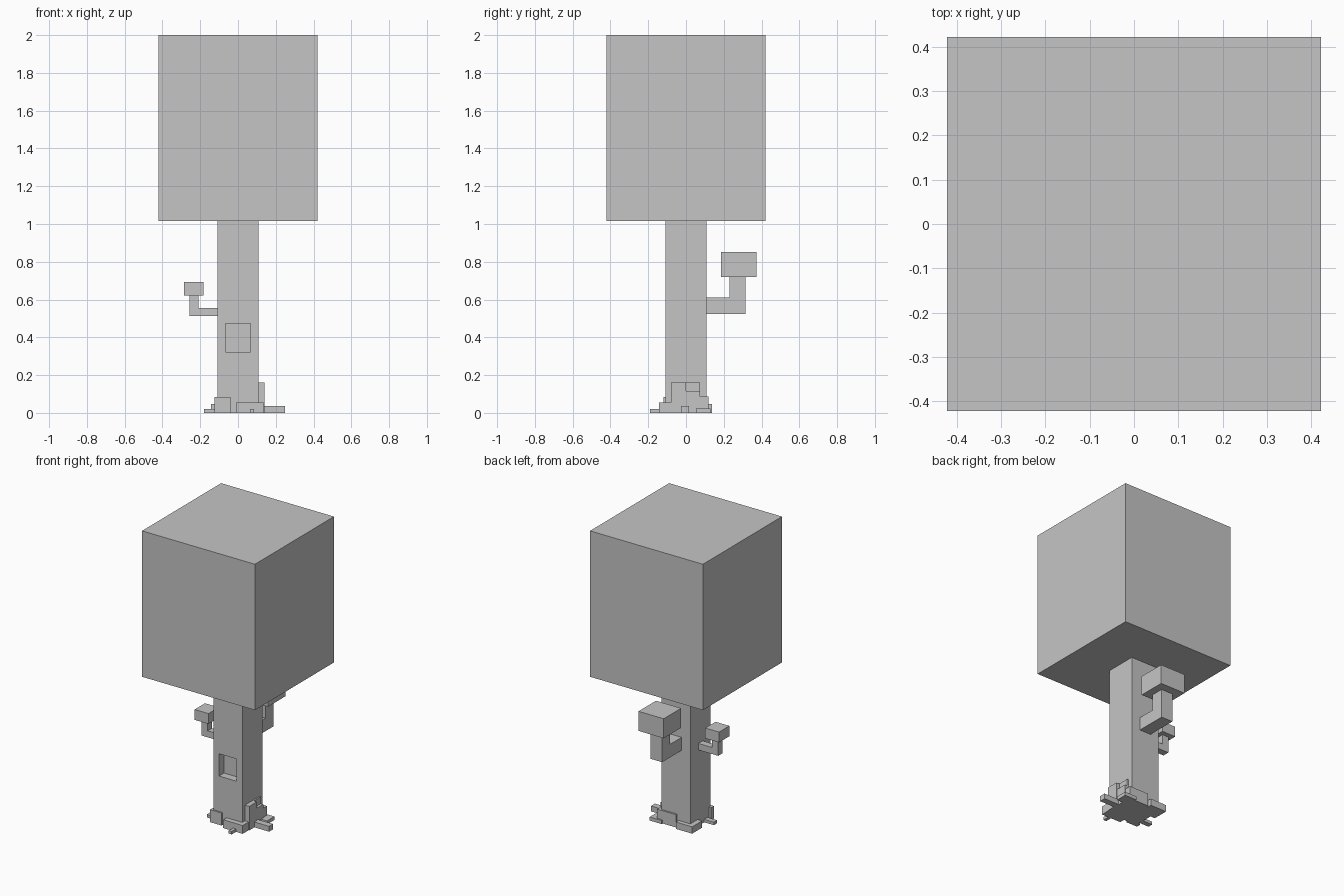
import bpy
import bmesh
from mathutils import Vector

cube = bpy.data.objects.get("Cube")
if cube:
    bpy.data.objects.remove(cube, do_unlink=True)

# Single plain material
GREY = (0.56, 0.56, 0.56, 1)
grey = bpy.data.materials.new("plain grey")
grey.use_nodes = True
grey.diffuse_color = GREY
grey.node_tree.nodes["Principled BSDF"].inputs["Base Color"].default_value = GREY


def finish(name, bm):
    bmesh.ops.recalc_face_normals(bm, faces=bm.faces)
    mesh = bpy.data.meshes.new(name)
    bm.to_mesh(mesh)
    bm.free()
    mesh.materials.append(grey)
    obj = bpy.data.objects.new(name, mesh)
    bpy.context.collection.objects.link(obj)
    return obj


def box(name, x, y, z):
    """Box from (min, max) ranges on each axis."""
    bm = bmesh.new()
    bmesh.ops.create_cube(bm, size=1)
    for v in bm.verts:
        v.co = Vector([r[0] if c < 0 else r[1] for c, r in zip(v.co, (x, y, z))])
    return finish(name, bm)


def branch(name, direction, start, reach, thick, low, bend, top):
    """Elbow-shaped limb: an L profile extruded to a square section."""
    d = Vector(direction)
    side = Vector((-d.y, d.x, 0))
    up = Vector((0, 0, 1))
    profile = [(start, low), (reach, low), (reach, top), (reach - thick, top),
               (reach - thick, bend), (start, bend)]
    bm = bmesh.new()
    face = bm.faces.new([bm.verts.new(d * a + up * h - side * thick / 2)
                         for a, h in profile])
    out = bmesh.ops.extrude_face_region(bm, geom=[face])["geom"]
    moved = [g for g in out if isinstance(g, bmesh.types.BMVert)]
    bmesh.ops.translate(bm, verts=moved, vec=side * thick)
    return finish(name, bm)


# Crown and trunk
W = 0.108
box("crown", (-0.421, 0.421), (-0.421, 0.421), (1.016, 2))
trunk = box("trunk", (-W, W), (-W, W), (0, 1.016))

# Square hollow in the front of the trunk
cutter = box("hollow_cutter", (-0.066, 0.066), (-0.2, -0.055), (0.322, 0.472))
cutter.hide_render = True
cutter.hide_viewport = True
hollow = trunk.modifiers.new("hollow", "BOOLEAN")
hollow.operation = "DIFFERENCE"
hollow.solver = "EXACT"
hollow.object = cutter

# Two bent branches, each with a leaf block
branch("right_branch", (-1, 0, 0), 0.1, 0.256, 0.046, 0.512, 0.556, 0.622)
box("right_leaves", (-0.285, -0.182), (-0.055, 0.055), (0.622, 0.692))
branch("back_branch", (0, 1, 0), 0.1, 0.316, 0.086, 0.524, 0.612, 0.72)
box("back_leaves", (-0.094, 0.094), (0.186, 0.372), (0.72, 0.852))

# Blocky roots around the base
roots = {
    "front_right_root": ((-0.125, -0.04), (-0.12, -0.09), 0.084),
    "front_left_root": ((-0.01, 0.136), (-0.144, -0.08), 0.056),
    "front_root_tip": ((0.064, 0.086), (-0.19, -0.14), 0.02),
    "left_tall_root": ((0.1, 0.14), (-0.08, 0), 0.162),
    "left_root": ((0.1, 0.136), (0, 0.075), 0.115),
    "left_root_ridge": ((0.1, 0.118), (0, 0.075), 0.162),
    "left_long_root": ((0.1, 0.25), (-0.026, 0.016), 0.036),
    "left_flat_root": ((0.09, 0.18), (0.052, 0.13), 0.024),
    "back_left_root": ((-0.01, 0.132), (0.07, 0.12), 0.086),
    "back_right_root": ((-0.142, -0.02), (0.03, 0.137), 0.046),
    "right_root_tip": ((-0.18, -0.1), (-0.075, -0.04), 0.02),
}
for name, (x, y, height) in roots.items():
    box(name, x, y, (0, height))
